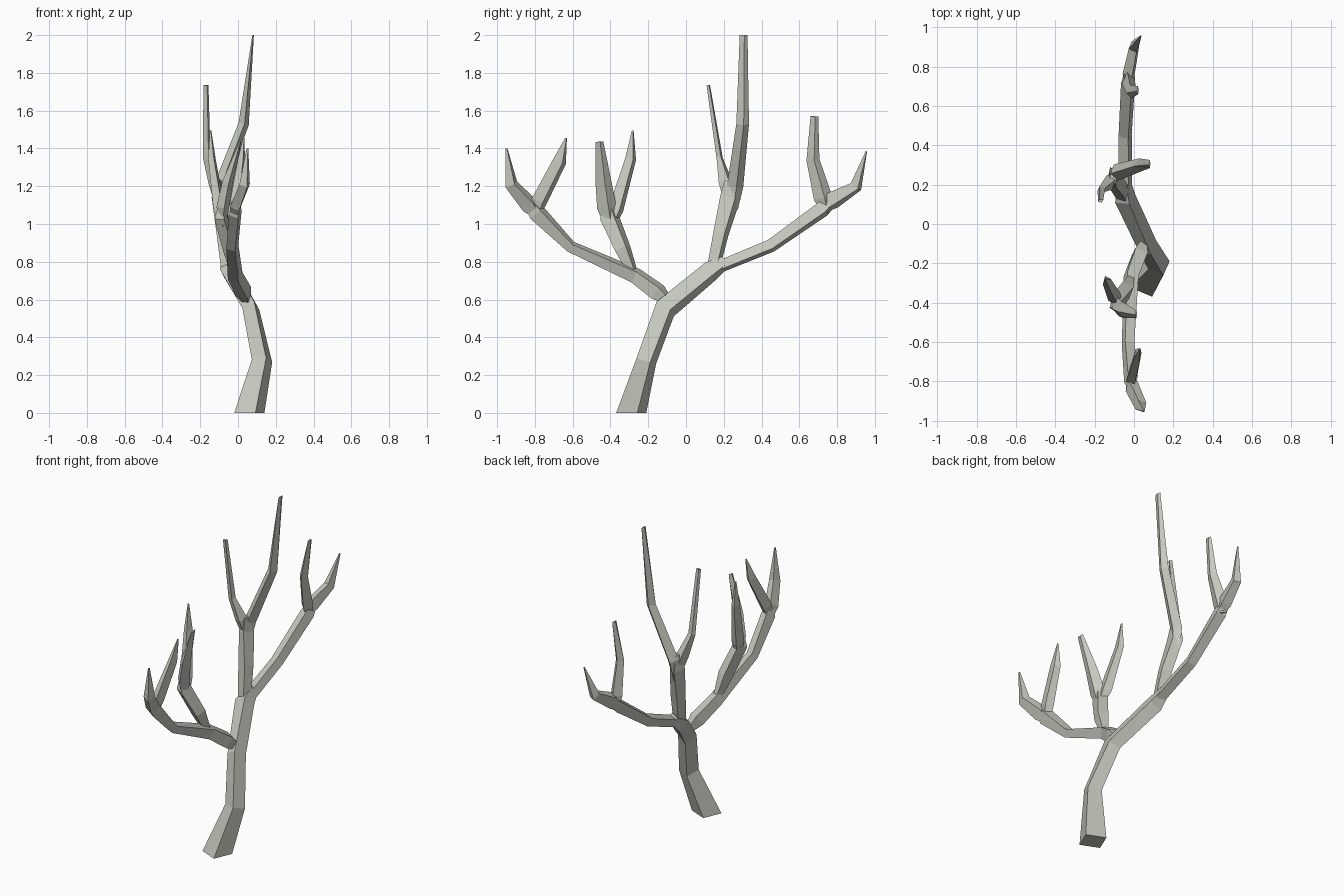
import bpy, bmesh, math
from mathutils import Vector

bark = bpy.data.materials.new("pale_grey_bark")
bark.diffuse_color = (0.56, 0.58, 0.51, 1)


def limb(name, pts, twist=25, start=None):
    """Four-sided tapering tube; each point is x, y, z, half-width across x, half-width across the other way."""
    bm = bmesh.new()
    P = [Vector(p[:3]) for p in pts]
    rings = []
    for i, p in enumerate(pts):
        a = (P[i] - P[i - 1]).normalized() if i else Vector()
        b = (P[i + 1] - P[i]).normalized() if i < len(P) - 1 else Vector()
        t = (a + b).normalized()
        if i == 0 and start:
            t = Vector(start)
        u = (Vector((1, 0, 0)) - t * t.x).normalized()
        v = t.cross(u)
        ring = []
        for k in range(4):
            an = math.radians(twist + 90 * k)
            ring.append(bm.verts.new(P[i] + u * math.cos(an) * p[3] + v * math.sin(an) * p[4]))
        rings.append(ring)
    for r, s in zip(rings, rings[1:]):
        for k in range(4):
            j = (k + 1) % 4
            bm.faces.new((r[k], r[j], s[j], s[k]))
    bm.faces.new(rings[0][::-1])
    bm.faces.new(rings[-1])
    bmesh.ops.recalc_face_normals(bm, faces=bm.faces)
    me = bpy.data.meshes.new(name)
    bm.to_mesh(me)
    bm.free()
    me.materials.append(bark)
    ob = bpy.data.objects.new(name, me)
    bpy.context.collection.objects.link(ob)


# Leaning trunk, running on into the rear limb
limb("trunk", [(.06, -.29, 0, .086, .086), (.127, -.21, .275, .058, .058),
               (.068, -.11, .55, .05, .064), (-.045, .13, .75, .056, .058),
               (-.05, .21, .80, .036, .036)], 22, (0, 0, 1))

# Rear limb and its two twigs
limb("rear_limb", [(-.045, .12, .75, .04, .035), (-.045, .45, .885, .037, .038),
                   (-.03, .725, 1.08, .04, .046), (-.025, .79, 1.14, .022, .025)])
limb("rear_outer_twig", [(-.03, .71, 1.07, .022, .022), (-.025, .775, 1.125, .036, .052),
                         (.0, .90, 1.198, .03, .036), (.035, .955, 1.385, .004, .004)])
limb("rear_inner_twig", [(-.03, .745, 1.06, .02, .025), (-.028, .725, 1.14, .034, .05),
                         (-.015, .672, 1.34, .024, .035), (.02, .68, 1.57, .005, .021)], 10)

# Upright limb and its two tall twigs
limb("upright_limb", [(-.055, .14, .745, .036, .036), (-.075, .185, .95, .043, .045),
                      (-.105, .235, 1.14, .038, .06), (-.105, .235, 1.23, .025, .035)])
limb("tall_twig", [(-.105, .245, 1.08, .02, .03), (-.095, .26, 1.2, .034, .044),
                   (.03, .30, 1.53, .028, .034), (.08, .305, 2.0, .004, .021)], 10)
limb("short_upright_twig", [(-.1, .235, 1.10, .02, .03), (-.125, .21, 1.22, .034, .04),
                            (-.165, .178, 1.35, .022, .018), (-.17, .118, 1.735, .015, .01)])

# Front limb and its two twigs
limb("front_limb", [(.05, -.085, .585, .02, .022), (.03, -.15, .64, .046, .052),
                    (-.015, -.265, .725, .043, .046), (-.03, -.61, .88, .035, .034),
                    (-.015, -.79, 1.06, .038, .052), (-.01, -.83, 1.12, .02, .025)])
limb("front_outer_twig", [(-.02, -.77, 1.03, .02, .022), (-.01, -.83, 1.10, .036, .05),
                          (.035, -.925, 1.21, .031, .038), (.05, -.95, 1.40, .005, .005)])
limb("front_inner_twig", [(-.02, -.80, 1.04, .018, .025), (-.01, -.775, 1.125, .032, .046),
                          (.018, -.67, 1.33, .022, .04), (.03, -.635, 1.455, .004, .005)])

# Middle limb rising from the front limb, with two twigs
limb("middle_limb", [(-.02, -.285, .75, .024, .03), (-.04, -.335, .87, .043, .046),
                     (-.09, -.405, 1.035, .038, .056), (-.085, -.412, 1.1, .022, .03)])
limb("middle_front_twig", [(-.085, -.40, .99, .02, .03), (-.08, -.42, 1.09, .034, .052),
                           (-.055, -.437, 1.22, .029, .043), (.012, -.458, 1.435, .005, .021)], 10)
limb("middle_rear_twig", [(-.08, -.40, .99, .02, .025), (-.1, -.37, 1.08, .034, .044),
                          (-.138, -.293, 1.345, .022, .032), (-.145, -.282, 1.495, .004, .005)])
